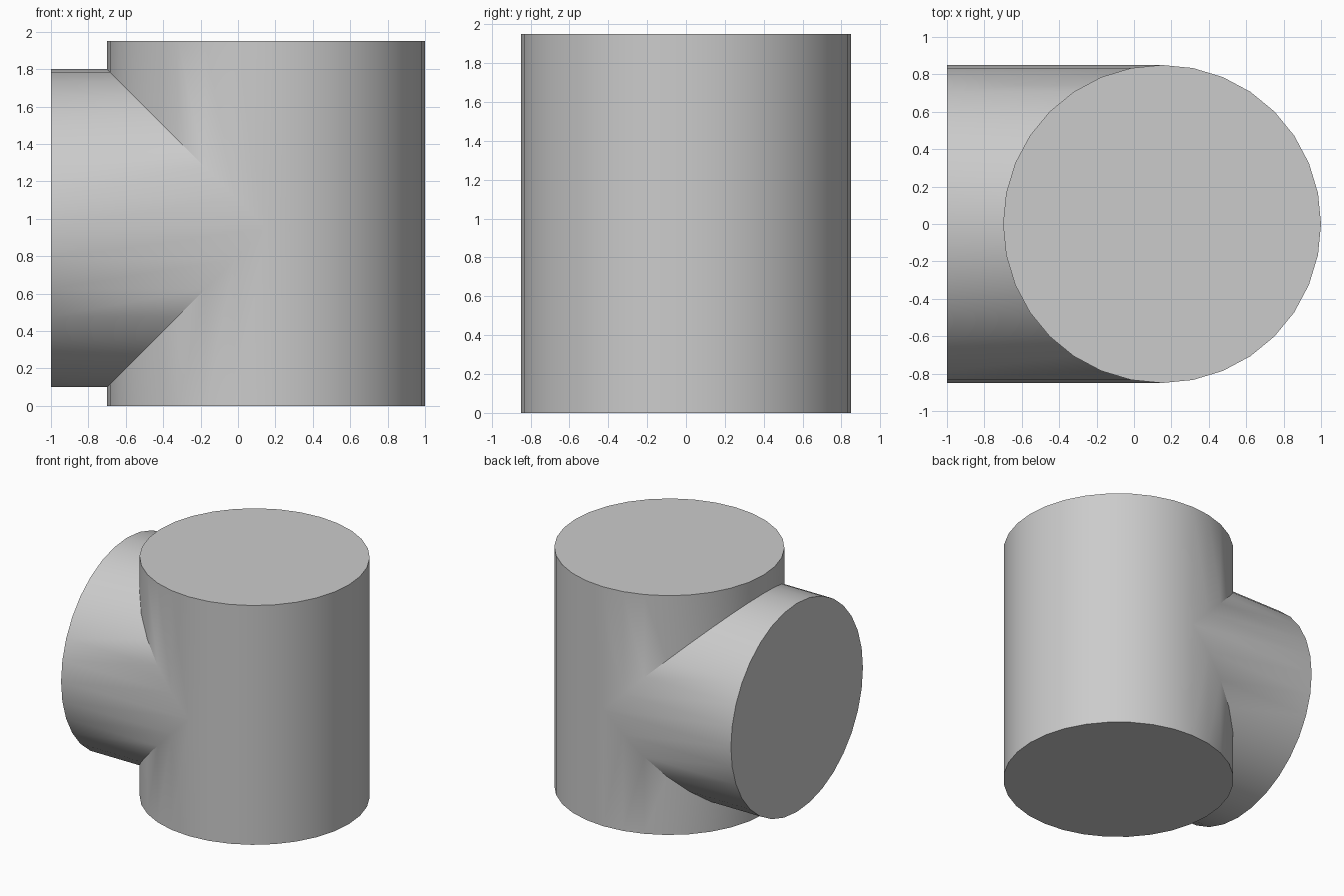
import bpy, bmesh, math

cube = bpy.data.objects.get("Cube")
if cube:
    bpy.data.objects.remove(cube)

R, SIDES = 0.85, 32          # both pipes share radius and side count
CX, MID, TOP = 0.15, 0.95, 1.95
END = -1.0                   # open side of the branch

grey = bpy.data.materials.new("plain_grey")
grey.use_nodes = True
colour = (0.6, 0.6, 0.6, 1)
grey.diffuse_color = colour
grey.node_tree.nodes["Principled BSDF"].inputs["Base Color"].default_value = colour

bm = bmesh.new()
circle = [(R * math.cos(a), R * math.sin(a))
          for a in (2 * math.pi * i / SIDES for i in range(SIDES))]


def ring(points):
    return [bm.verts.new(p) for p in points]


def bridge(a, b):
    for i in range(SIDES):
        j = (i + 1) % SIDES
        bm.faces.new((a[i], a[j], b[j], b[i]))


# Column: two walls that part on the -x side along the mitre seam
for sign, height in ((-1, 0), (1, TOP)):
    rim = ring((CX + x, y, height) for x, y in circle)
    seam = ring((CX + x, y, MID + sign * max(0, -x)) for x, y in circle)
    bridge(rim, seam)
    bm.faces.new(rim)

# Branch: from its end cap to the same mitre seam
end = ring((END, y, MID + z) for z, y in circle)
seam = ring((CX - abs(z), y, MID + z) for z, y in circle)
bridge(end, seam)
bm.faces.new(end)

# Weld the seams into one closed shell
bmesh.ops.remove_doubles(bm, verts=bm.verts, dist=0.0001)
bmesh.ops.recalc_face_normals(bm, faces=bm.faces)

mesh = bpy.data.meshes.new("pipe_tee")
bm.to_mesh(mesh)
bm.free()
mesh.materials.append(grey)
tee = bpy.data.objects.new("pipe_tee", mesh)
bpy.context.collection.objects.link(tee)

bpy.ops.object.select_all(action='DESELECT')
tee.select_set(True)
bpy.context.view_layer.objects.active = tee
bpy.ops.object.shade_smooth_by_angle(angle=math.radians(30))
